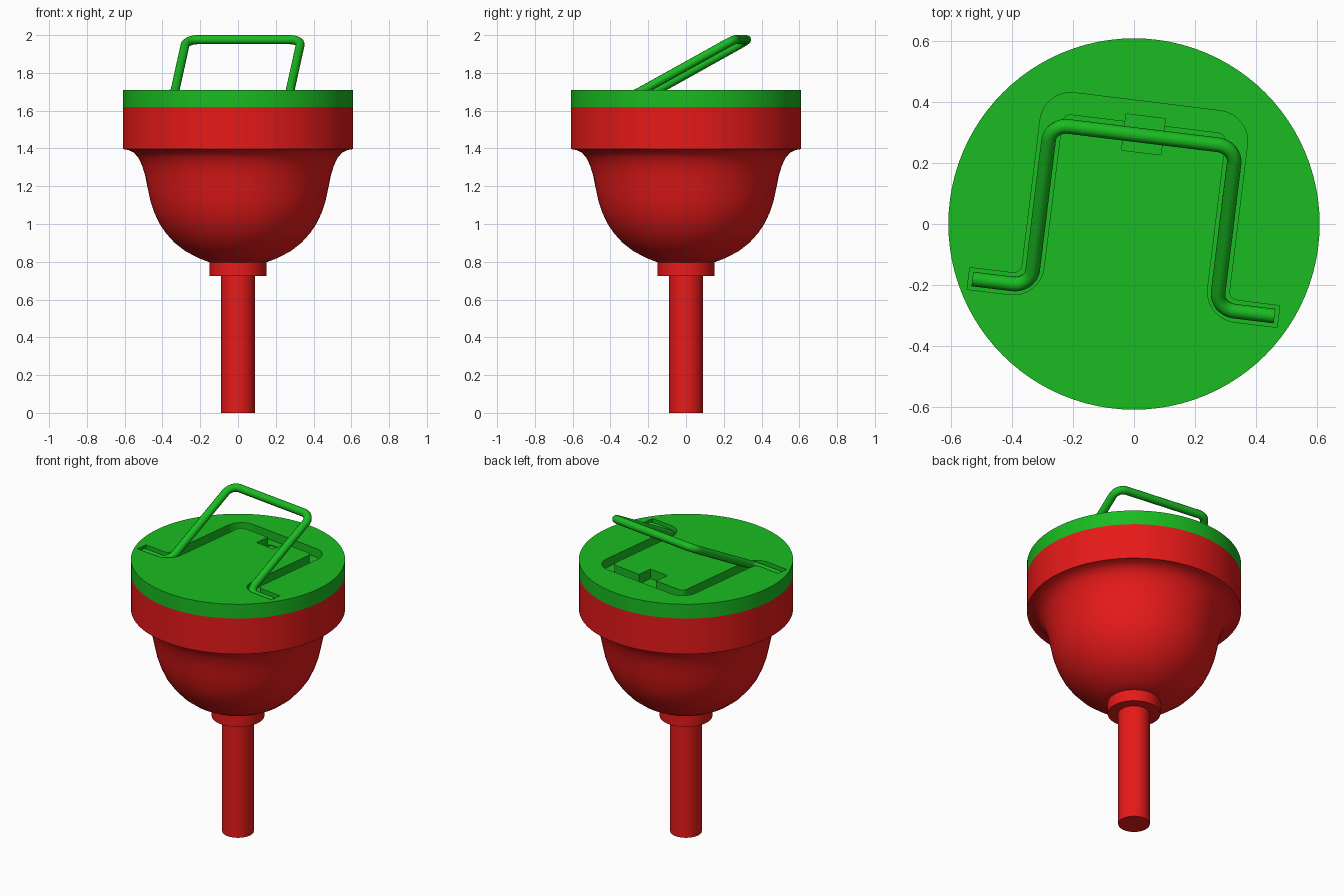
import bpy, bmesh, math
from mathutils import Vector, Matrix

if "Cube" in bpy.data.objects:
    bpy.data.objects.remove(bpy.data.objects["Cube"])


def material(name, rgb):
    m = bpy.data.materials.new(name)
    m.diffuse_color = (*rgb, 1)
    m.use_nodes = True
    m.node_tree.nodes["Principled BSDF"].inputs["Base Color"].default_value = m.diffuse_color
    return m


RED = material("red", (0.8, 0.01, 0.01))
GREEN = material("green", (0.01, 0.5, 0.015))


def activate(ob):
    bpy.ops.object.select_all(action='DESELECT')
    ob.select_set(True)
    bpy.context.view_layer.objects.active = ob


def smooth(ob):
    activate(ob)
    bpy.ops.object.shade_smooth_by_angle(angle=math.radians(32))


def to_object(bm, name, mat=None):
    bmesh.ops.recalc_face_normals(bm, faces=bm.faces)
    me = bpy.data.meshes.new(name)
    bm.to_mesh(me)
    bm.free()
    ob = bpy.data.objects.new(name, me)
    bpy.context.collection.objects.link(ob)
    if mat:
        me.materials.append(mat)
    return ob


def lathe(name, profile, mat, steps=96):
    bm = bmesh.new()
    vs = [bm.verts.new((r, 0, z)) for r, z in profile]
    es = [bm.edges.new(p) for p in zip(vs, vs[1:])]
    bmesh.ops.spin(bm, geom=vs + es, cent=(0, 0, 0), axis=(0, 0, 1),
                   angle=math.tau, steps=steps, use_duplicate=False)
    bmesh.ops.remove_doubles(bm, verts=bm.verts, dist=1e-5)
    return to_object(bm, name, mat)


def prism(name, points, z0, z1):
    bm = bmesh.new()
    face = bm.faces.new([bm.verts.new((x, y, z0)) for x, y in points])
    ext = bmesh.ops.extrude_face_region(bm, geom=[face], use_keep_orig=True)
    top = [g for g in ext['geom'] if isinstance(g, bmesh.types.BMVert)]
    bmesh.ops.translate(bm, verts=top, vec=(0, 0, z1 - z0))
    return to_object(bm, name)


def fillet(corners, r, n=8):
    """Round the right-angled corners of an open 2D path."""
    pts = [Vector(c) for c in corners]
    out = [pts[0]]
    for a, b, c in zip(pts, pts[1:], pts[2:]):
        d0, d1 = (a - b).normalized() * r, (c - b).normalized() * r
        for i in range(n + 1):
            t = math.pi / 2 * i / n
            out.append(b + d0 * (1 - math.sin(t)) + d1 * (1 - math.cos(t)))
    return out + [pts[-1]]


def offset(path, d):
    out = []
    for i, p in enumerate(path):
        t = (path[min(i + 1, len(path) - 1)] - path[max(i - 1, 0)]).normalized()
        out.append(p + Vector((-t.y, t.x)) * d)
    return out


# Red body: stem, collar, bowl and rim
lathe("stem", [(0, 0), (0.09, 0), (0.09, 0.74), (0, 0.74)], RED)
lathe("collar", [(0, 0.725), (0.15, 0.725), (0.15, 0.82), (0, 0.82)], RED)
smooth(bpy.data.objects["stem"])
smooth(bpy.data.objects["collar"])
bowl = lathe("bowl", [
    (0, 0.796), (0.15, 0.797), (0.21, 0.82), (0.28, 0.857), (0.335, 0.9),
    (0.38, 0.95), (0.415, 1.0), (0.443, 1.06), (0.463, 1.12), (0.478, 1.19),
    (0.491, 1.255), (0.508, 1.31), (0.528, 1.352), (0.552, 1.378),
    (0.58, 1.392), (0.61, 1.397), (0.61, 1.62), (0, 1.62)], RED)
smooth(bowl)

# Green lid
TOP = 1.71
lid = lathe("lid", [(0, 1.62), (0.61, 1.62), (0.61, TOP), (0, TOP)], GREEN)

# Recess for the folded handle, plus finger notch
place = Matrix.Rotation(math.radians(-7), 4, 'Z') @ Matrix.Translation((-0.005, -0.244, 0))
LEG, REACH = 0.307, 0.612


def bail(end):
    return [(-end, 0), (-LEG, 0), (-LEG, REACH), (LEG, REACH), (LEG, 0), (end, 0)]


path = fillet(bail(0.513), 0.065)
outline = offset(path, 0.036) + offset(path, -0.036)[::-1]
cutters = [
    prism("recess_cutter", outline, TOP - 0.055, TOP + 0.1),
    prism("notch_cutter", [(-0.065, 0.48), (0.065, 0.48), (0.065, 0.6), (-0.065, 0.6)],
          TOP - 0.06, TOP + 0.1)]
for c in cutters:
    c.data.transform(place)
    c.hide_render = True
    mod = lid.modifiers.new(c.name, 'BOOLEAN')
    mod.operation, mod.solver, mod.object = 'DIFFERENCE', 'EXACT', c
    activate(lid)
    bpy.ops.object.modifier_apply(modifier=mod.name)
    bpy.data.objects.remove(c)
smooth(lid)

# Wire handle, tilted up about its hinge ends
cu = bpy.data.curves.new("handle", 'CURVE')
cu.dimensions = '3D'
cu.bevel_depth, cu.bevel_resolution, cu.use_fill_caps = 0.024, 4, True
pts = fillet(bail(0.5), 0.06)
sp = cu.splines.new('POLY')
sp.points.add(len(pts) - 1)
tilt = place @ Matrix.Translation((0, 0, 1.68)) @ Matrix.Rotation(math.radians(28.9), 4, 'X')
for q, p in zip(sp.points, pts):
    q.co = (*(tilt @ Vector((p.x, p.y, 0))), 1)
cu.materials.append(GREEN)
handle = bpy.data.objects.new("handle", cu)
bpy.context.collection.objects.link(handle)
activate(handle)
bpy.ops.object.convert(target='MESH')
smooth(bpy.context.view_layer.objects.active)
